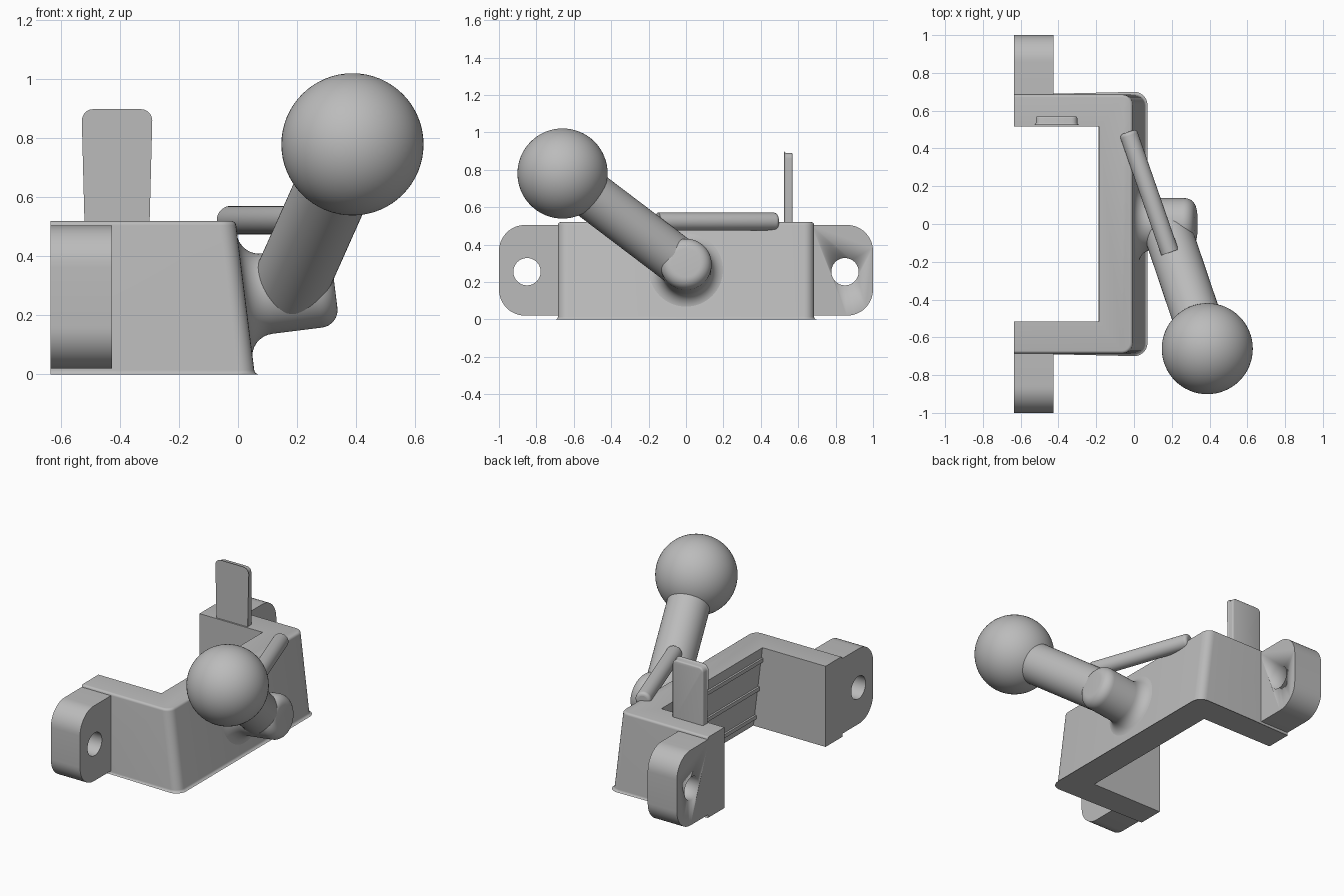
import bpy, bmesh, math
from mathutils import Vector

if "Cube" in bpy.data.objects:
    bpy.data.objects.remove(bpy.data.objects["Cube"])

grey = bpy.data.materials.new("matte grey")
grey.diffuse_color = (0.5, 0.5, 0.5, 1)
grey.use_nodes = True
grey.node_tree.nodes["Principled BSDF"].inputs["Base Color"].default_value = grey.diffuse_color


def finish(name, bm):
    bmesh.ops.recalc_face_normals(bm, faces=bm.faces)
    me = bpy.data.meshes.new(name)
    bm.to_mesh(me)
    bm.free()
    ob = bpy.data.objects.new(name, me)
    bpy.context.collection.objects.link(ob)
    me.materials.append(grey)
    bpy.ops.object.select_all(action='DESELECT')
    ob.select_set(True)
    bpy.context.view_layer.objects.active = ob
    bpy.ops.object.shade_smooth_by_angle(angle=math.radians(32))
    return ob


def loft(bm, lower, upper):
    """Closed solid between two matching outlines."""
    a = [bm.verts.new(p) for p in lower]
    b = [bm.verts.new(p) for p in upper]
    n = len(a)
    bm.faces.new(a)
    bm.faces.new(b)
    for i in range(n):
        bm.faces.new((a[i], a[(i + 1) % n], b[(i + 1) % n], b[i]))


def bevel(bm, edges, width, segs):
    bmesh.ops.bevel(bm, geom=edges, offset=width, segments=segs, profile=0.5,
                    affect='EDGES', clamp_overlap=True)


def lathe(name, start, end, profile, n=64):
    """Revolve (distance, radius) pairs about the line from start to end."""
    start, axis = Vector(start), (Vector(end) - Vector(start)).normalized()
    rot = axis.to_track_quat('Z', 'Y')
    bm = bmesh.new()
    rings = [[bm.verts.new(start + rot @ Vector((r * math.cos(2 * math.pi * i / n),
                                                 r * math.sin(2 * math.pi * i / n), d)))
              for i in range(n)] for d, r in profile]
    for p, q in zip(rings, rings[1:]):
        for i in range(n):
            j = (i + 1) % n
            bm.faces.new((p[i], p[j], q[j], q[i]))
    bm.faces.new(rings[0])
    bm.faces.new(rings[-1])
    return finish(name, bm)


def arc(cd, cr, rad, a0, a1, n=8):
    return [(cd + rad * math.cos(math.radians(a0 + (a1 - a0) * i / n)),
             cr + rad * math.sin(math.radians(a0 + (a1 - a0) * i / n))) for i in range(n + 1)]


# U-shaped bracket with a leaning front wall
BACK, H, LEAN = -0.635, 0.52, 0.065


def u_outline(z):
    s = LEAN * (1 - z / H)
    front, inner = -0.008 + s, -0.185 + s
    return [(BACK, -0.685, z), (front, -0.685, z), (front, 0.685, z), (BACK, 0.685, z),
            (BACK, 0.515, z), (inner, 0.515, z), (inner, -0.515, z), (BACK, -0.515, z)]


bm = bmesh.new()
loft(bm, u_outline(0), u_outline(H))
bevel(bm, [e for e in bm.edges if abs(e.verts[0].co.z - e.verts[1].co.z) > 0.4
           and all(v.co.x > -0.06 and abs(v.co.y) > 0.6 for v in e.verts)], 0.055, 6)


def on_rim(e):
    a, b = e.verts[0].co, e.verts[1].co
    return abs(a.z - b.z) < 1e-4 and all(abs(p.y) > 0.6 or p.x > -0.06 for p in (a, b)) \
        and not (a.x < BACK + 0.01 and b.x < BACK + 0.01)


bevel(bm, [e for e in bm.edges if on_rim(e)], 0.016, 4)
finish("bracket", bm)

# Slim ribs across the inner wall
bm = bmesh.new()
for z in (0.06, 0.25, 0.44):
    x = -0.185 + LEAN * (1 - z / H)
    section = [(x - 0.014, z - 0.012), (x + 0.02, z - 0.012), (x + 0.02, z + 0.012), (x - 0.014, z + 0.012)]
    loft(bm, [(px, -0.515, pz) for px, pz in section], [(px, 0.515, pz) for px, pz in section])
finish("inner_ribs", bm)

# Mounting ears: rounded outer corners and a bolt hole, mirrored
bm = bmesh.new()
lo, hi, r = 0.02, 0.505, 0.14
side = [(0.67, lo)] + arc(1 - r, lo + r, r, -90, 0, 12) + arc(1 - r, hi - r, r, 0, 90, 12) + [(0.67, hi)]
loft(bm, [(BACK, y, z) for y, z in side], [(-0.427, y, z) for y, z in side])
ear = finish("mounting_ear", bm)
cutter = lathe("hole_cutter", (-0.8, 0.85, 0.255), (-0.2, 0.85, 0.255), [(0, 0.073), (0.6, 0.073)], 48)
cutter.hide_render = True
cut = ear.modifiers.new("hole", 'BOOLEAN')
cut.operation, cut.object, cut.solver = 'DIFFERENCE', cutter, 'EXACT'
bpy.context.view_layer.objects.active = ear
bpy.ops.object.modifier_apply(modifier="hole")
bpy.data.objects.remove(cutter)
other = ear.copy()
bm = bmesh.new()
bm.from_mesh(ear.data)
for v in bm.verts:
    v.co.y = -v.co.y
bpy.data.objects.remove(other)
finish("mounting_ear_mirrored", bm)

# Upright tab on one arm
bm = bmesh.new()
tab = [(-0.52, 0.5), (-0.30, 0.5), (-0.30, 0.89), (-0.52, 0.89)]
loft(bm, [(x, 0.525, z) for x, z in tab], [(x, 0.57, z) for x, z in tab])
bevel(bm, [e for e in bm.edges if abs(e.verts[0].co.y - e.verts[1].co.y) > 0.02
           and e.verts[0].co.z > 0.8], 0.03, 5)
bevel(bm, [e for e in bm.edges if abs(e.verts[0].co.y - e.verts[1].co.y) < 1e-4
           and max(v.co.z for v in e.verts) > 0.6], 0.01, 3)
finish("upright_tab", bm)

# Boss with a filleted foot, square to the leaning wall
lathe("boss", (0.005, 0, 0.262), (0.33, 0, 0.262 + 0.325 * LEAN / H),
      [(0, 0.215)] + arc(0.095, 0.215, 0.078, 180, 270) + arc(0.265, 0.077, 0.06, 90, 0))

# Slanted shank, ball and side rod
ball = Vector((0.388, -0.66, 0.78))
foot = Vector((0.165, 0, 0.28))
lathe("shank", foot, ball, [(0, 0.128), ((ball - foot).length, 0.128)])
lathe("side_rod", (-0.032, 0.487, 0.523), (0.19, -0.15, 0.523),
      [(0, 0.028)] + arc(0.02, 0.028, 0.02, 180, 90, 5) + [(0.675, 0.048)], 40)
bm = bmesh.new()
bmesh.ops.create_uvsphere(bm, u_segments=64, v_segments=32, radius=0.241)
bmesh.ops.translate(bm, verts=bm.verts, vec=ball)
finish("ball", bm)
